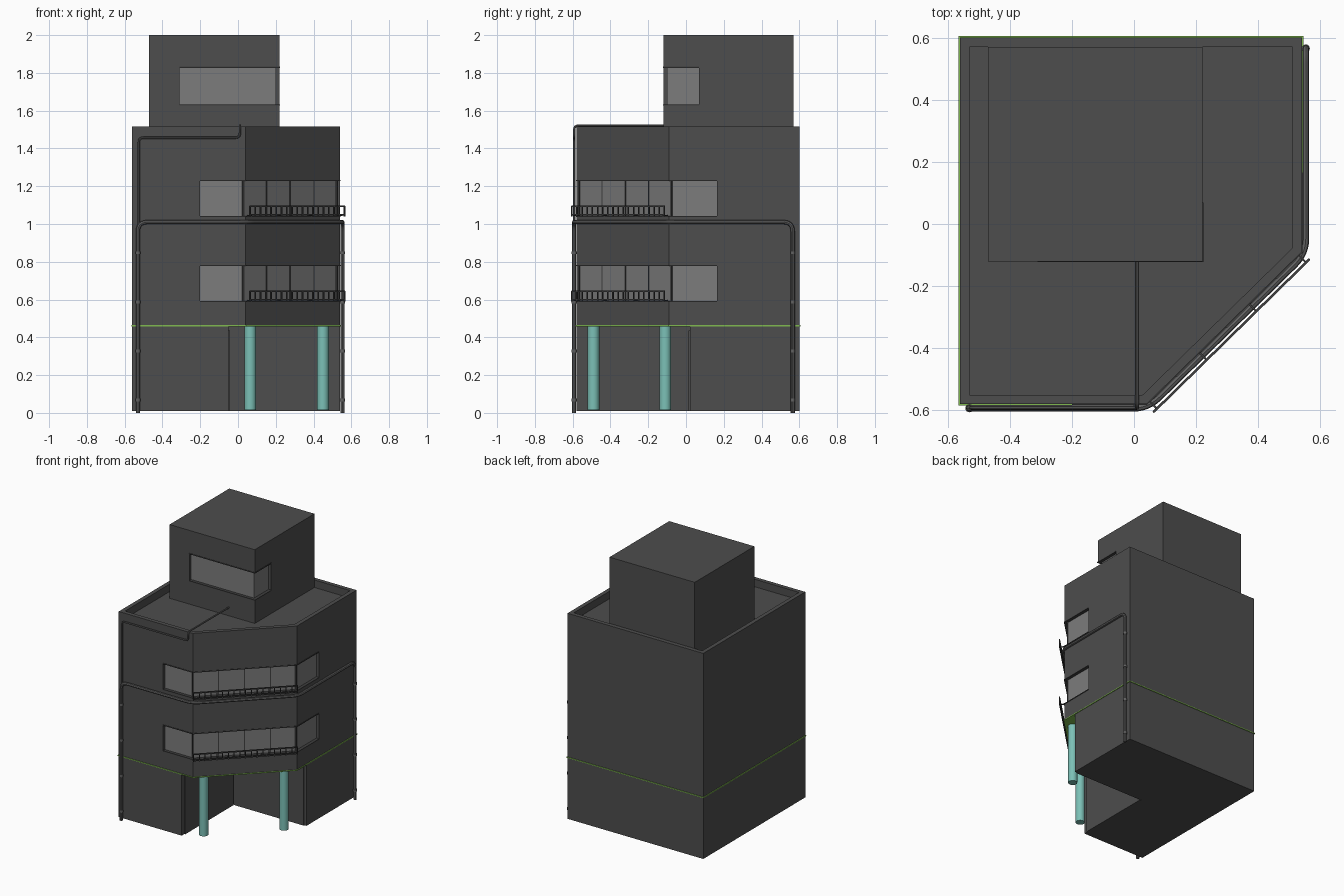
import bpy, bmesh, math
from mathutils import Vector

if "Cube" in bpy.data.objects:
    bpy.data.objects.remove(bpy.data.objects["Cube"], do_unlink=True)


def material(name, rgb):
    m = bpy.data.materials.new(name)
    m.use_nodes = True
    m.diffuse_color = (*rgb, 1)
    m.node_tree.nodes["Principled BSDF"].inputs["Base Color"].default_value = (*rgb, 1)
    return m


WALL = material("dark wall grey", (0.075, 0.075, 0.075))
GLASS = material("window grey", (0.2, 0.2, 0.2))
PIPE = material("pipe grey", (0.12, 0.12, 0.12))
METAL = material("dark metal", (0.05, 0.05, 0.05))
TEAL = material("column teal", (0.2, 0.53, 0.47))
GREEN = material("band green", (0.22, 0.5, 0.08))


def add(name, mesh, mat):
    obj = bpy.data.objects.new(name, mesh)
    bpy.context.collection.objects.link(obj)
    mesh.materials.clear()
    mesh.materials.append(mat)
    return obj


def prism(name, outline, z0, z1, mat):
    """Extrude a flat outline from z0 to z1."""
    bm = bmesh.new()
    face = bm.faces.new([bm.verts.new((x, y, z0)) for x, y in outline])
    top = bmesh.ops.extrude_face_region(bm, geom=[face])["geom"]
    verts = [v for v in top if isinstance(v, bmesh.types.BMVert)]
    bmesh.ops.translate(bm, vec=(0, 0, z1 - z0), verts=verts)
    bmesh.ops.recalc_face_normals(bm, faces=bm.faces)
    mesh = bpy.data.meshes.new(name)
    bm.to_mesh(mesh)
    bm.free()
    return add(name, mesh, mat)


def rect(x0, x1, y0, y1):
    return [(x0, y0), (x1, y0), (x1, y1), (x0, y1)]


def offset(path, d, closed=False):
    """Move a plan path outwards (to its right) by d, with mitred corners."""
    pts = [Vector(p) for p in path]
    n = len(pts)
    out = []
    for i, p in enumerate(pts):
        normals = []
        for a, b in ((i - 1, i), (i, i + 1)):
            if closed or (a >= 0 and b < n):
                t = (pts[b % n] - pts[a % n]).normalized()
                normals.append(Vector((t.y, -t.x)))
        m = sum(normals, Vector((0, 0))).normalized()
        out.append(tuple(p + m * d / m.dot(normals[0])))
    return out


def strip(name, path, outer, inner, z0, z1, mat):
    return prism(name, offset(path, outer) + offset(path, inner)[::-1], z0, z1, mat)


def cut(obj, cutters):
    """Subtract the cutters and bake the result."""
    for c in cutters:
        mod = obj.modifiers.new("cut", 'BOOLEAN')
        mod.operation, mod.solver, mod.object = 'DIFFERENCE', 'EXACT', c
    bpy.context.view_layer.update()
    mesh = bpy.data.meshes.new_from_object(
        obj.evaluated_get(bpy.context.evaluated_depsgraph_get()))
    obj.modifiers.clear()
    obj.data = mesh
    for c in cutters:
        bpy.data.objects.remove(c, do_unlink=True)


def tube(name, corners, radius, bend, mat):
    """Round pipe along a path with softened corners."""
    c = [Vector(p) for p in corners]
    pts = [c[0]]
    for a, b, d in zip(c, c[1:], c[2:]):
        s, e = b + (a - b).normalized() * bend, b + (d - b).normalized() * bend
        for k in range(7):
            t = k / 6
            pts.append(s * (1 - t) ** 2 + b * 2 * t * (1 - t) + e * t * t)
    pts.append(c[-1])
    curve = bpy.data.curves.new(name, 'CURVE')
    curve.dimensions = '3D'
    curve.bevel_depth, curve.bevel_resolution = radius, 2
    curve.use_fill_caps = True
    line = curve.splines.new('POLY')
    line.points.add(len(pts) - 1)
    for p, v in zip(line.points, pts):
        p.co = (*v, 1)
    temp = bpy.data.objects.new(name + "_path", curve)
    bpy.context.collection.objects.link(temp)
    bpy.context.view_layer.update()
    mesh = bpy.data.meshes.new_from_object(
        temp.evaluated_get(bpy.context.evaluated_depsgraph_get()))
    bpy.data.objects.remove(temp, do_unlink=True)
    smooth(add(name, mesh, mat))


def smooth(obj):
    bpy.ops.object.select_all(action='DESELECT')
    obj.select_set(True)
    bpy.context.view_layer.objects.active = obj
    bpy.ops.object.shade_smooth_by_angle(angle=math.radians(40))


def cylinder(name, x, y, z0, z1, r, mat):
    ring = [(x + r * math.cos(k * math.tau / 24), y + r * math.sin(k * math.tau / 24))
            for k in range(24)]
    smooth(prism(name, ring, z0, z1, mat))


def window(name, path, z0, z1):
    """Recessed ribbon window: glass with head and sill; returns its cutter."""
    strip(name + "_glass", path, -0.02, -0.034, z0 - 0.002, z1 + 0.002, GLASS)
    strip(name + "_sill", path, 0.003, -0.02, z0 - 0.003, z0 + 0.003, METAL)
    strip(name + "_head", path, 0.003, -0.02, z1 - 0.003, z1 + 0.003, METAL)
    return strip(name + "_cutter", path, 0.02, -0.03, z0, z1, WALL)


# Main block with a chamfered corner
A, B = Vector((0.04, -0.58)), Vector((0.54, -0.09))
plan = [(-0.56, -0.58), tuple(A), tuple(B), (0.54, 0.6), (-0.56, 0.6)]
body = prism("upper_floors", plan, 0.463, 1.515, WALL)
cutters = [prism("roof_cutter", offset(plan, -0.03, True), 1.46, 1.6, WALL)]

# Ribbon windows with mullions and balcony rails
ribbon = [(-0.2, -0.58), tuple(A), tuple(B), (0.54, 0.165)]
along = (B - A).normalized()
out = Vector((along.y, -along.x))
for n, z in (("first_floor", 0.59), ("second_floor", 1.04)):
    cutters.append(window(n + "_window", ribbon, z, z + 0.19))
    for k in range(5):
        p = A.lerp(B, k / 4) - out * 0.02
        prism(f"{n}_mullion_{k}", [tuple(p + along * a + out * b) for a, b in
              rect(-0.003, 0.003, -0.004, 0.003)], z, z + 0.19, METAL)
    for k, h in enumerate((0.005, 0.05)):
        strip(f"{n}_rail_{k}", [A, B], 0.038, 0.03, z + h, z + h + 0.008, METAL)
    for k in range(19):
        p = A.lerp(B, k / 18) + out * 0.034
        prism(f"{n}_baluster_{k}", [tuple(p + along * a + out * b) for a, b in
              rect(-0.003, 0.003, -0.003, 0.003)], z, z + 0.056, METAL)
    for k in range(4):
        p = A.lerp(B, 0.02 + k * 0.32)
        prism(f"{n}_rail_bracket_{k}", [tuple(p + along * a + out * b) for a, b in
              rect(-0.003, 0.003, -0.002, 0.032)], z + 0.002, z + 0.008, METAL)
cut(body, cutters)

# Rooftop room with corner window
tower = prism("rooftop_room", rect(-0.47, 0.22, -0.12, 0.57), 1.455, 2.0, WALL)
cut(tower, [window("rooftop_window", [(-0.31, -0.12), (0.22, -0.12), (0.22, 0.07)],
                   1.63, 1.83)])

# Ground floor with an open corner, door panels, and the band above it
prism("ground_floor", [(-0.56, -0.58), (-0.05, -0.58), (-0.05, 0.02), (0.54, 0.02),
                       (0.54, 0.6), (-0.56, 0.6)], 0.01, 0.459, WALL)
prism("back_entry_panel", rect(-0.04, 0.52, 0.013, 0.022), 0.01, 0.435, WALL)
prism("side_entry_panel", rect(-0.052, -0.043, -0.55, 0.01), 0.01, 0.435, WALL)
prism("floor_band", offset(plan, 0.005, True), 0.458, 0.464, GREEN)

# Columns
for n, x, y in (("front_column", 0.065, -0.49), ("side_column", 0.45, -0.11)):
    cylinder(n, x, y, 0.015, 0.46, 0.031, TEAL)

# Large pipe around the facade, down to the ground at both ends
g = offset([(-0.53, -0.58), A, B, (0.54, 0.565)], 0.013)
run = [(*p, 1.01) for p in g]
tube("facade_pipe", [(*g[0], 0), *run, (*g[-1], 0)], 0.011, 0.05, PIPE)
for n, p in (("left", g[0]), ("right", g[-1])):
    for k in range(4):
        cylinder(f"{n}_pipe_collar_{k}", *p, 0.06 + k * 0.26, 0.075 + k * 0.26, 0.013, PIPE)

# Thin pipe from the roof over the parapet
tube("roof_pipe", [(0.01, -0.11, 1.522), (0.01, -0.592, 1.522), (0.01, -0.592, 1.457),
                   (-0.525, -0.592, 1.457), (-0.525, -0.592, 0.96)], 0.006, 0.025, PIPE)
